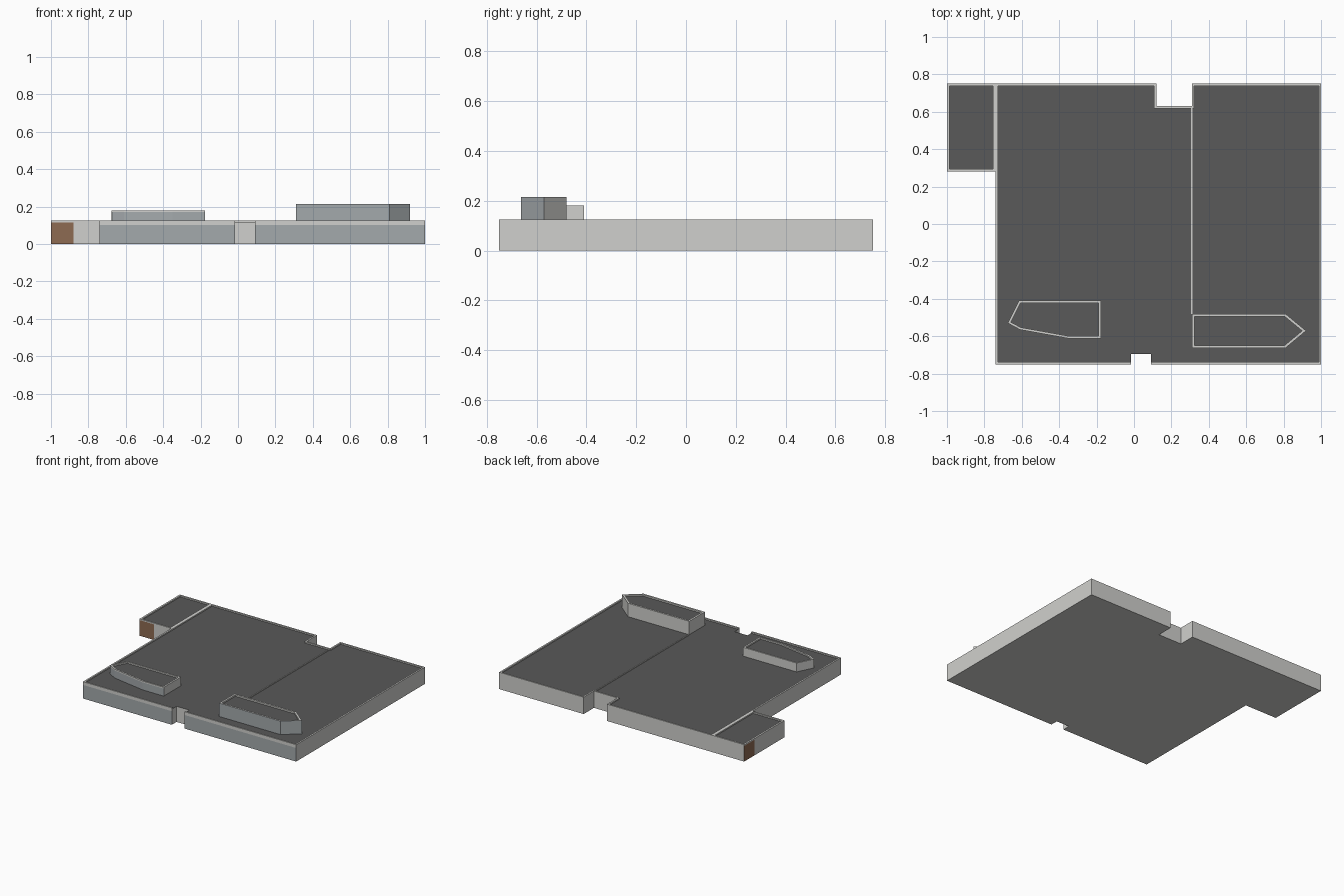
import bpy, bmesh
from mathutils import Vector

if "Cube" in bpy.data.objects:
    bpy.data.objects.remove(bpy.data.objects["Cube"])


def material(name, rgb):
    m = bpy.data.materials.new(name)
    m.diffuse_color = (*rgb, 1)
    m.use_nodes = True
    m.node_tree.nodes["Principled BSDF"].inputs["Base Color"].default_value = m.diffuse_color
    return m


MATS = [material("light concrete", (0.63, 0.63, 0.61)),
        material("dark roofing", (0.10, 0.10, 0.10)),
        material("blue grey facade", (0.37, 0.40, 0.415)),
        material("brown brick", (0.27, 0.145, 0.085))]
LIGHT, ROOF, FACADE, BRICK = range(4)


def finish(bm, name, rule):
    bmesh.ops.recalc_face_normals(bm, faces=bm.faces)
    bm.normal_update()
    for f in bm.faces:
        f.material_index = rule(f.normal, f.calc_center_median())
    me = bpy.data.meshes.new(name)
    bm.to_mesh(me)
    bm.free()
    for m in MATS:
        me.materials.append(m)
    ob = bpy.data.objects.new(name, me)
    bpy.context.collection.objects.link(ob)
    return ob


def prism(name, pts, z0, z1, rule, cuts=()):
    bm = bmesh.new()
    face = bm.faces.new([bm.verts.new((x, y, z0)) for x, y in pts])
    top = bmesh.ops.extrude_face_region(bm, geom=[face], use_keep_orig=True)["geom"]
    bmesh.ops.translate(bm, vec=(0, 0, z1 - z0),
                        verts=[g for g in top if isinstance(g, bmesh.types.BMVert)])
    for co, no in cuts:
        bmesh.ops.bisect_plane(bm, geom=bm.verts[:] + bm.edges[:] + bm.faces[:],
                               plane_co=co, plane_no=no)
    return finish(bm, name, rule)


def parapet(name, pts, width, z0, z1, rule, closed=True):
    """Wall along a counter-clockwise path, mitred inwards by width."""
    n = len(pts)
    p = [Vector(q) for q in pts]
    inner = []
    for i in range(n):
        a = p[i] - p[i - 1] if closed or i > 0 else p[1] - p[0]
        b = p[(i + 1) % n] - p[i] if closed or i < n - 1 else a
        na = Vector((-a.y, a.x)).normalized()
        nb = Vector((-b.y, b.x)).normalized()
        inner.append(p[i] + (na + nb) * width / (1 + na.dot(nb)))
    bm = bmesh.new()
    rings = [[bm.verts.new((*o, z0)), bm.verts.new((*o, z1)),
              bm.verts.new((*q, z1)), bm.verts.new((*q, z0))]
             for o, q in zip(p, inner)]
    for i in range(n if closed else n - 1):
        r, s = rings[i], rings[(i + 1) % n]
        for k in range(4):
            bm.faces.new((r[k], s[k], s[(k + 1) % 4], r[(k + 1) % 4]))
    if not closed:
        bm.faces.new(rings[0])
        bm.faces.new(rings[-1])
    return finish(bm, name, rule)


def plain(n, c):
    return LIGHT


DECK, RIM = 0.115, 0.124

# Main block: roof on top, facade on the lower front, brick at the annex corners
def block_rule(n, c):
    if n.z > 0.9:
        return ROOF
    if n.y < -0.9 and c.y < -0.74 and c.z < 0.1:
        return FACADE
    if (n.y < -0.9 and c.x < -0.88) or (n.x < -0.9 and c.x < -0.99 and c.y > 0.63):
        return BRICK
    return LIGHT


main_edge = [(0.09, -0.75), (1, -0.75), (1, 0.75), (0.31, 0.75), (0.31, 0.63),
             (0.12, 0.63), (0.12, 0.75), (-0.74, 0.75), (-0.74, -0.75), (-0.015, -0.75)]
annex = [(-1, 0.28), (-0.74, 0.28), (-0.74, 0.75), (-1, 0.75)]
outline = main_edge[:7] + [(-1, 0.75), (-1, 0.28), (-0.74, 0.28)] + main_edge[8:] \
    + [(-0.015, -0.695), (0.09, -0.695)]
prism("building_block", outline, 0, DECK, block_rule,
      [((0, 0, 0.1), (0, 0, 1)), ((-0.88, 0, 0), (1, 0, 0)), ((0, 0.63, 0), (0, 1, 0))])


# Roof edge walls
def rim_rule(n, c):
    brick_side = n.x < -0.9 and c.x < -0.99 and c.y > 0.63
    return BRICK if brick_side else LIGHT


parapet("main_parapet", main_edge, 0.012, DECK, RIM, plain, closed=False)
parapet("annex_parapet", annex, 0.013, DECK, RIM, rim_rule)
prism("roof_divider", [(0.306, -0.48), (0.313, -0.48), (0.313, 0.63), (0.306, 0.63)],
      DECK, 0.122, plain)


# Raised roof rooms with glazed-looking front sides
def room_rule(n, c):
    return ROOF if n.z > 0.9 else FACADE if n.y < -0.1 else LIGHT


def rim_facade(n, c, centre_y):
    return FACADE if n.y < -0.1 and c.y < centre_y else LIGHT


left_room = [(-0.675, -0.53), (-0.61, -0.565), (-0.35, -0.612), (-0.177, -0.612),
             (-0.177, -0.41), (-0.615, -0.41)]
right_room = [(0.31, -0.663), (0.81, -0.663), (0.92, -0.571), (0.81, -0.48), (0.31, -0.48)]
prism("left_roof_room", left_room, DECK, 0.17, room_rule)
parapet("left_room_parapet", left_room, 0.013, 0.17, 0.18, plain)
prism("right_roof_room", right_room, DECK, 0.203, room_rule)
parapet("right_room_parapet", right_room, 0.014, 0.203, 0.214,
        lambda n, c: rim_facade(n, c, -0.57))
